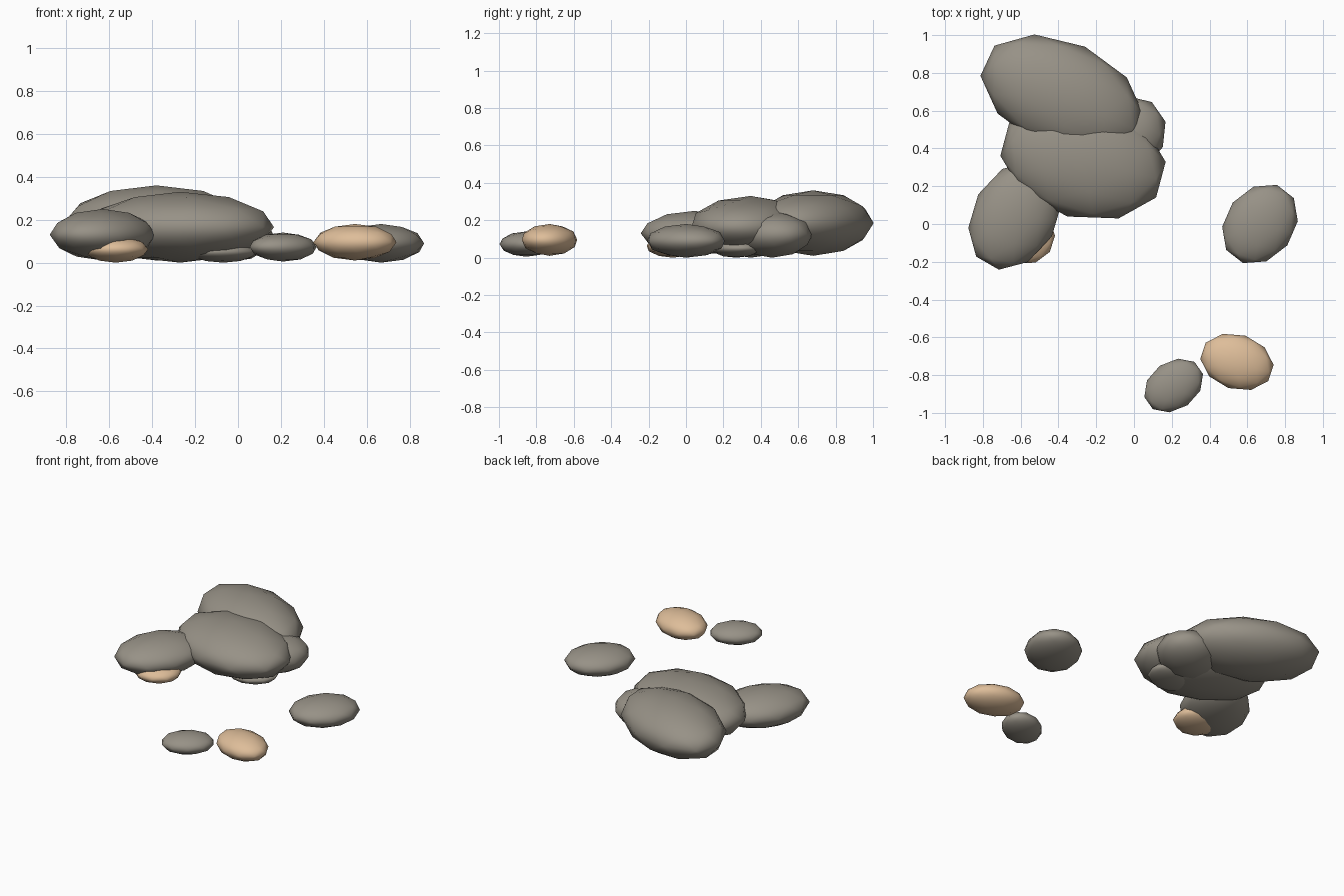
import bpy
from math import radians

cube = bpy.data.objects.get("Cube")
if cube:
    bpy.data.objects.remove(cube, do_unlink=True)


def make_material(name, rgb):
    mat = bpy.data.materials.new(name)
    mat.use_nodes = True
    color = (*rgb, 1.0)
    mat.diffuse_color = color
    bsdf = next(n for n in mat.node_tree.nodes if n.type == 'BSDF_PRINCIPLED')
    bsdf.inputs["Base Color"].default_value = color
    return mat


grey = make_material("grey stone", (0.31, 0.285, 0.24))
tan = make_material("tan sandstone", (0.73, 0.51, 0.32))


def rock(name, center, radii, bottom, top, turn, mat):
    """Flattened low-poly boulder, turned about the vertical axis."""
    bpy.ops.mesh.primitive_ico_sphere_add(subdivisions=2, radius=1)
    obj = bpy.context.object
    obj.name = name
    obj.location = (*center, (bottom + top) / 2)
    obj.scale = (radii[0] * 1.02, radii[1] * 1.02, (top - bottom) / 2)
    obj.rotation_euler.z = radians(turn)
    obj.data.materials.append(mat)
    bpy.ops.object.shade_smooth()
    return obj


# Main pile
rock("back_boulder", (-0.38, 0.68), (0.45, 0.28), 0.01, 0.36, -25, grey)
rock("middle_boulder", (-0.27, 0.345), (0.44, 0.31), 0.0, 0.33, -15, grey)
rock("left_boulder", (-0.63, 0.045), (0.30, 0.22), 0.01, 0.25, 60, grey)
rock("side_boulder", (-0.06, 0.46), (0.24, 0.20), 0.0, 0.25, 35, grey)
rock("low_stone", (-0.07, 0.27), (0.16, 0.13), 0.0, 0.10, 20, grey)
rock("buried_stone", (-0.57, -0.07), (0.15, 0.14), 0.0, 0.125, 20, tan)

# Scattered stones
rock("lone_boulder", (0.667, 0.0), (0.225, 0.18), 0.0, 0.18, 52, grey)
rock("tan_stone", (0.545, -0.73), (0.195, 0.143), 0.01, 0.18, -18, tan)
rock("small_stone", (0.21, -0.855), (0.167, 0.125), 0.005, 0.14, 35, grey)
